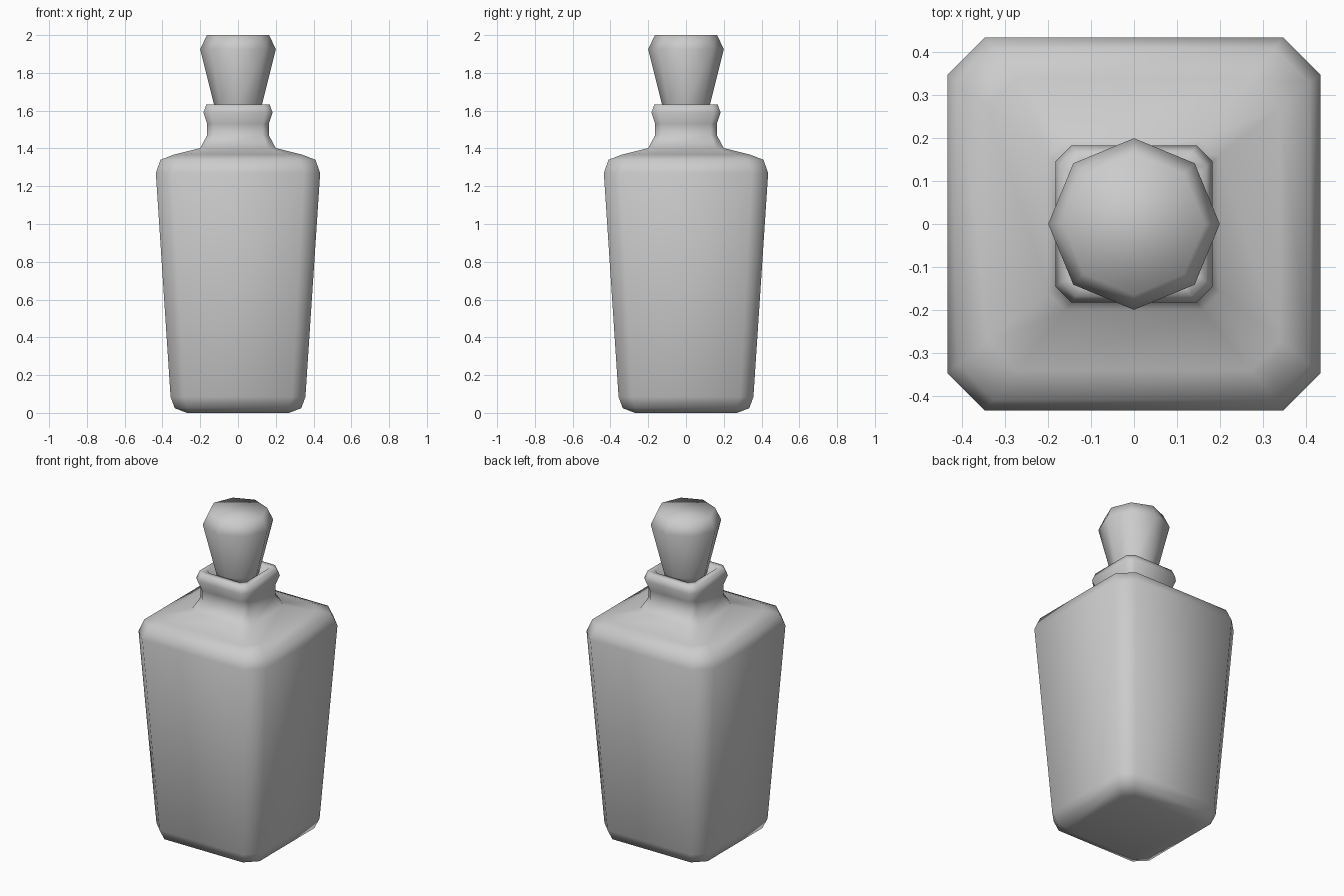
import bpy, bmesh, math

if "Cube" in bpy.data.objects:
    bpy.data.objects.remove(bpy.data.objects["Cube"])


def chamfered_square(h):
    """Eight points of a square with cut corners, half-width h."""
    k = h * 0.8
    return [(h, -k), (h, k), (k, h), (-k, h), (-h, k), (-h, -k), (-k, -h), (k, -h)]


def octagon(r):
    return [(r * math.cos(i * math.pi / 4), r * math.sin(i * math.pi / 4)) for i in range(8)]


def loft(name, profile, section):
    """Skin 8-sided sections along a (size, z) profile and cap both ends."""
    bm = bmesh.new()
    rings = [[bm.verts.new((x, y, z)) for x, y in section(s)] for s, z in profile]
    for a, b in zip(rings, rings[1:]):
        for i in range(8):
            j = (i + 1) % 8
            bm.faces.new((a[i], a[j], b[j], b[i]))
    bm.faces.new(rings[0][::-1])
    bm.faces.new(rings[-1])
    bmesh.ops.recalc_face_normals(bm, faces=bm.faces)
    for f in bm.faces:
        f.smooth = True
    mesh = bpy.data.meshes.new(name)
    bm.to_mesh(mesh)
    bm.free()
    obj = bpy.data.objects.new(name, mesh)
    bpy.context.collection.objects.link(obj)
    return obj


# Tapered square bottle with shoulder, neck, rolled lip and shallow mouth
loft("bottle", [
    (0.27, 0.0), (0.335, 0.025), (0.357, 0.085),
    (0.435, 1.27), (0.41, 1.34), (0.34, 1.367), (0.2, 1.402),
    (0.163, 1.47), (0.163, 1.53), (0.183, 1.59), (0.168, 1.632),
    (0.132, 1.632), (0.125, 1.58),
], chamfered_square)

# Eight-sided flared stopper
loft("stopper", [
    (0.117, 1.59), (0.127, 1.632), (0.2, 1.925), (0.165, 2.0),
], octagon)
